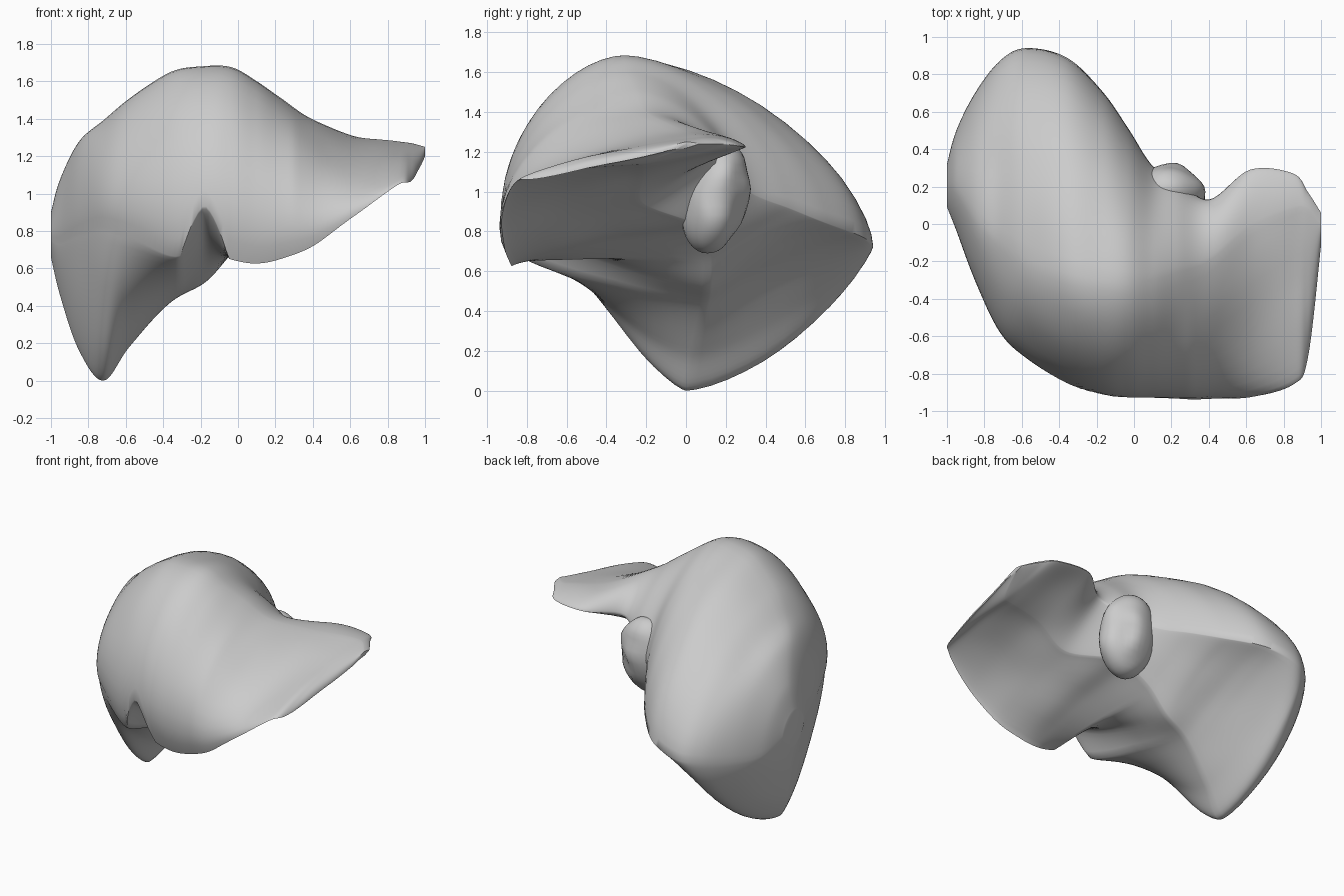
import bpy
import bmesh
from math import sin, cos, asin, pi, radians
from mathutils import Vector, noise

cube = bpy.data.objects.get("Cube")
if cube:
    bpy.data.objects.remove(cube, do_unlink=True)

# One plain grey for the whole organ
grey = bpy.data.materials.new("matte_grey")
grey.use_nodes = True
colour = (0.6, 0.6, 0.6, 1)
grey.diffuse_color = colour
grey.node_tree.nodes["Principled BSDF"].inputs["Base Color"].default_value = colour

# Each station: x, then (y, z) of the front rim, crown, back rim and belly
right_lobe = [
    (-1.0, .08, .76, .20, .90, .32, .76, .20, .66),
    (-.95, -.06, .74, .18, 1.08, .50, .68, .18, .45),
    (-.85, -.34, .79, .04, 1.28, .70, .69, .08, .16),
    (-.72, -.62, .82, -.08, 1.39, .87, .71, .00, .00),
    (-.58, -.77, .77, -.18, 1.51, .94, .72, .04, .18),
    (-.36, -.92, .67, -.26, 1.65, .89, .77, .10, .42),
]
middle = [
    (-.17, -.98, .69, -.30, 1.68, .71, .84, .12, .53),
    (-.03, -1.0, .65, -.31, 1.67, .51, .92, .12, .68),
    (.10, -1.0, .63, -.30, 1.60, .31, 1.0, .08, .79),
    (.23, -1.0, .65, -.26, 1.51, .24, 1.06, .02, .85),
]
left_lobe = [
    (.40, -1.0, .72, -.20, 1.40, .13, 1.18, -.22, .94),
    (.62, -.98, .88, -.02, 1.31, .29, 1.22, -.22, 1.07),
    (.85, -.89, 1.04, .08, 1.28, .27, 1.23, -.22, 1.13),
    (.93, -.74, 1.07, .08, 1.27, .17, 1.24, -.20, 1.15),
    (1.0, -.12, 1.20, .00, 1.25, .06, 1.24, .00, 1.22),
]
stations = right_lobe + middle + left_lobe


def blend(a, b, c, d, t):
    """Smooth curve from b to c, guided by neighbours a and d."""
    return (b + (c - a) * t / 2 + (a - 2.5 * b + 2 * c - d / 2) * t * t
            + (1.5 * (b - c) + (d - a) / 2) * t ** 3)


def ramp(x, low, high):
    return max(0, min(1, (x - low) / (high - low)))


def arc(side, peak, power, lift=0, tuck=0, sag=0, steps=14):
    """Quarter outline from rim to peak.

    lift trims the rim, tuck curls it in, sag hollows the middle.
    """
    height = peak[1] - side[1]
    start = asin((lift / height) ** (1 / power)) if lift else 0
    points = []
    for i in range(steps + 1):
        a = start + (pi / 2 - start) * i / steps
        c, s = max(0, cos(a)) ** power, sin(a) ** power
        curl = tuck * height * (1 - s) ** 4
        points.append((peak[0] + (side[0] - peak[0]) * c + curl,
                       side[1] + height * s + sag * sin(2 * a) ** 2))
    return points


def outline(values):
    """Closed outline at one station: domed above, hollow beneath."""
    x = values[0]
    front, crown, back, belly = (values[i:i + 2] for i in (1, 3, 5, 7))
    notch = .25 * max(0, 1 - (abs(x + .18) / .13) ** 1.5)
    over = 1.08 + .5 * ramp(x, .3, .85)
    under = 1.3 + .5 * ramp(x, -.68, -.35)
    sag = .07 * ramp(x, -.75, -.45) * (1 - ramp(x, -.2, .1))
    upper = arc(front, crown, over, notch, .13)
    loop = upper[:-1]
    loop += arc(back, crown, 1.2)[:0:-1]
    loop += arc(back, belly, under, sag=sag)[:-1]
    loop += arc(upper[0], belly, 1.5)[:0:-1]
    return [Vector((x, y, z)) for y, z in loop]


def finish(name, bm, crease):
    bmesh.ops.recalc_face_normals(bm, faces=bm.faces)
    mesh = bpy.data.meshes.new(name)
    bm.to_mesh(mesh)
    bm.free()
    mesh.materials.append(grey)
    obj = bpy.data.objects.new(name, mesh)
    bpy.context.collection.objects.link(obj)
    bpy.ops.object.select_all(action='DESELECT')
    obj.select_set(True)
    bpy.context.view_layer.objects.active = obj
    bpy.ops.object.shade_smooth_by_angle(angle=radians(crease))


# Main body: loft through the stations, with faint surface unevenness
bm = bmesh.new()
rings = []
spans, cuts = len(stations) - 1, 8
for k in range(spans * cuts + 1):
    i = min(k // cuts, spans - 1)
    t = k / cuts - i
    near = [stations[max(0, min(spans, i + j))] for j in (-1, 0, 1, 2)]
    values = [blend(*group, t) for group in zip(*near)]
    ring = outline(values)
    for p in ring:
        p.z += noise.noise(p * 4) * .008 * ramp(p.z, 0, .3)
    rings.append([bm.verts.new(p) for p in ring])
for a, b in zip(rings, rings[1:]):
    for j in range(len(a)):
        n = (j + 1) % len(a)
        bm.faces.new((a[j], a[n], b[n], b[j]))
bm.faces.new(rings[0])
bm.faces.new(rings[-1])
finish("liver_body", bm, 60)

# Small lobe standing behind the junction of the two large lobes
bm = bmesh.new()
bmesh.ops.create_uvsphere(bm, u_segments=32, v_segments=20, radius=1)
for v in bm.verts:
    p = v.co * Vector((.2, .16, .28))
    p += Vector((.18, .15 + .15 * p.z, .97))
    v.co = p + Vector((1, 1, 0)) * noise.noise(p * 7) * .02
finish("caudate_lobe", bm, 60)
